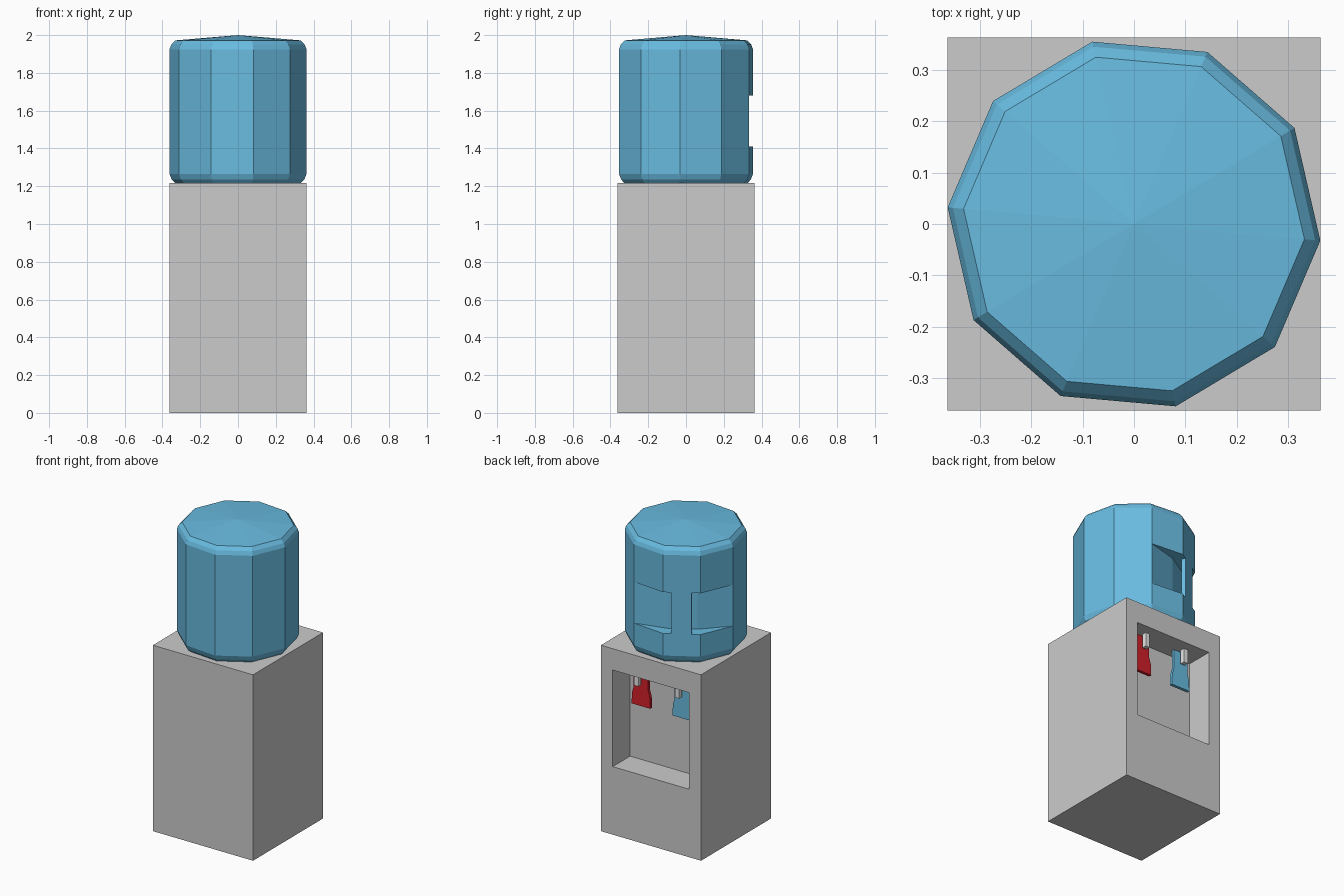
import bpy, bmesh, math
from mathutils import Vector

if "Cube" in bpy.data.objects:
    bpy.data.objects.remove(bpy.data.objects["Cube"])


def material(name, rgb):
    m = bpy.data.materials.new(name)
    m.diffuse_color = (*rgb, 1)
    m.use_nodes = True
    m.node_tree.nodes["Principled BSDF"].inputs["Base Color"].default_value = m.diffuse_color
    return m


GREY = material("cabinet grey", (0.60, 0.60, 0.60))
BLUE = material("water blue", (0.14, 0.50, 0.75))
RED = material("hot red", (0.65, 0.014, 0.024))
WHITE = material("spout white", (0.85, 0.85, 0.85))


def finish(bm, name, mat):
    bmesh.ops.recalc_face_normals(bm, faces=bm.faces)
    me = bpy.data.meshes.new(name)
    bm.to_mesh(me)
    bm.free()
    me.materials.append(mat)
    ob = bpy.data.objects.new(name, me)
    bpy.context.collection.objects.link(ob)
    return ob


def prism(name, base, offset, mat):
    """Extrude a flat outline along an offset vector."""
    bm = bmesh.new()
    f = bm.faces.new([bm.verts.new(p) for p in base])
    ext = bmesh.ops.extrude_face_region(bm, geom=[f], use_keep_orig=True)
    top = [v for v in ext["geom"] if isinstance(v, bmesh.types.BMVert)]
    bmesh.ops.translate(bm, vec=offset, verts=top)
    return finish(bm, name, mat)


# Cabinet: box with a dispensing recess pushed into the back (+y) face
W, H = 0.3625, 1.217
bm = bmesh.new()
bmesh.ops.create_cube(bm, size=1)
for v in bm.verts:
    v.co = Vector((v.co.x * 2 * W, v.co.y * 2 * W, (v.co.z + 0.5) * H))
bm.normal_update()
back = max(bm.faces, key=lambda f: f.normal.y)
bmesh.ops.inset_individual(bm, faces=[back], thickness=0.08)
for v in back.verts:
    v.co = Vector((math.copysign(0.277, v.co.x), W, 1.077 if v.co.z > H / 2 else 0.445))
inner = bmesh.ops.extrude_discrete_faces(bm, faces=[back])["faces"][0]
bmesh.ops.translate(bm, vec=(0, -0.18, 0), verts=inner.verts)
finish(bm, "cabinet", GREY)

# Bottle: ten-sided lathe, two corners drawn in at the grip
R, GRIP_R, N = 0.364, 0.287, 10
Z0, Z1 = 1.41, 1.68


def corner(k, r, z):
    a = math.radians(-5.1 + 36 * k)
    return Vector((r * math.cos(a), r * math.sin(a), z))


profile = [(0.33, 1.212, 0), (0.352, 1.235, 0), (R, 1.265, 0), (R, Z0, 0), (R, Z0, 1),
           (R, Z1, 1), (R, Z1, 0), (R, 1.925, 0), (0.354, 1.95, 0), (0.333, 1.972, 0)]
bm = bmesh.new()
rings = [[bm.verts.new(corner(k, GRIP_R if grip and k in (3, 4) else r, z))
          for k in range(N)] for r, z, grip in profile]
for i, (a, b) in enumerate(zip(rings, rings[1:])):
    for k in range(N):
        j = (k + 1) % N
        if i in (3, 5) and k not in (2, 3, 4):
            continue  # ledges exist only around the grip
        bm.faces.new((a[k], a[j], b[j], b[k]))
bm.faces.new(rings[0])
apex = bm.verts.new((0, 0, 2.0))
for k in range(N):
    bm.faces.new((rings[-1][k], rings[-1][(k + 1) % N], apex))
bmesh.ops.remove_doubles(bm, verts=bm.verts, dist=1e-4)
finish(bm, "bottle", BLUE)

# Grip bar: upright strip left standing across the hollow
p, q = corner(3, R, Z0), corner(4, R, Z0)
a, b = p.lerp(q, 0.22), p.lerp(q, 0.76)
inward = -Vector((p.x + q.x, p.y + q.y, 0)).normalized() * 0.025
prism("bottle_grip_bar", [a, b, b + inward, a + inward], (0, 0, Z1 - Z0), BLUE)

# Taps: flared paddle behind a square spout
for name, cx, mat in (("hot", 0.148, RED), ("cold", -0.148, BLUE)):
    half = [(0.052, 1.077), (0.052, 0.95), (0.064, 0.91), (0.068, 0.835)]
    outline = [(cx + x, 0.235, z) for x, z in half]
    outline += [(cx - x, 0.235, z) for x, z in reversed(half)]
    prism(name + "_tap_paddle", outline, (0, 0.02, 0), mat)
    s = 0.015
    square = [(cx + i * s, 0.288 + j * s, 0.985)
              for i, j in ((-1, -1), (1, -1), (1, 1), (-1, 1))]
    prism(name + "_tap_spout", square, (0, 0, 0.092), WHITE)
